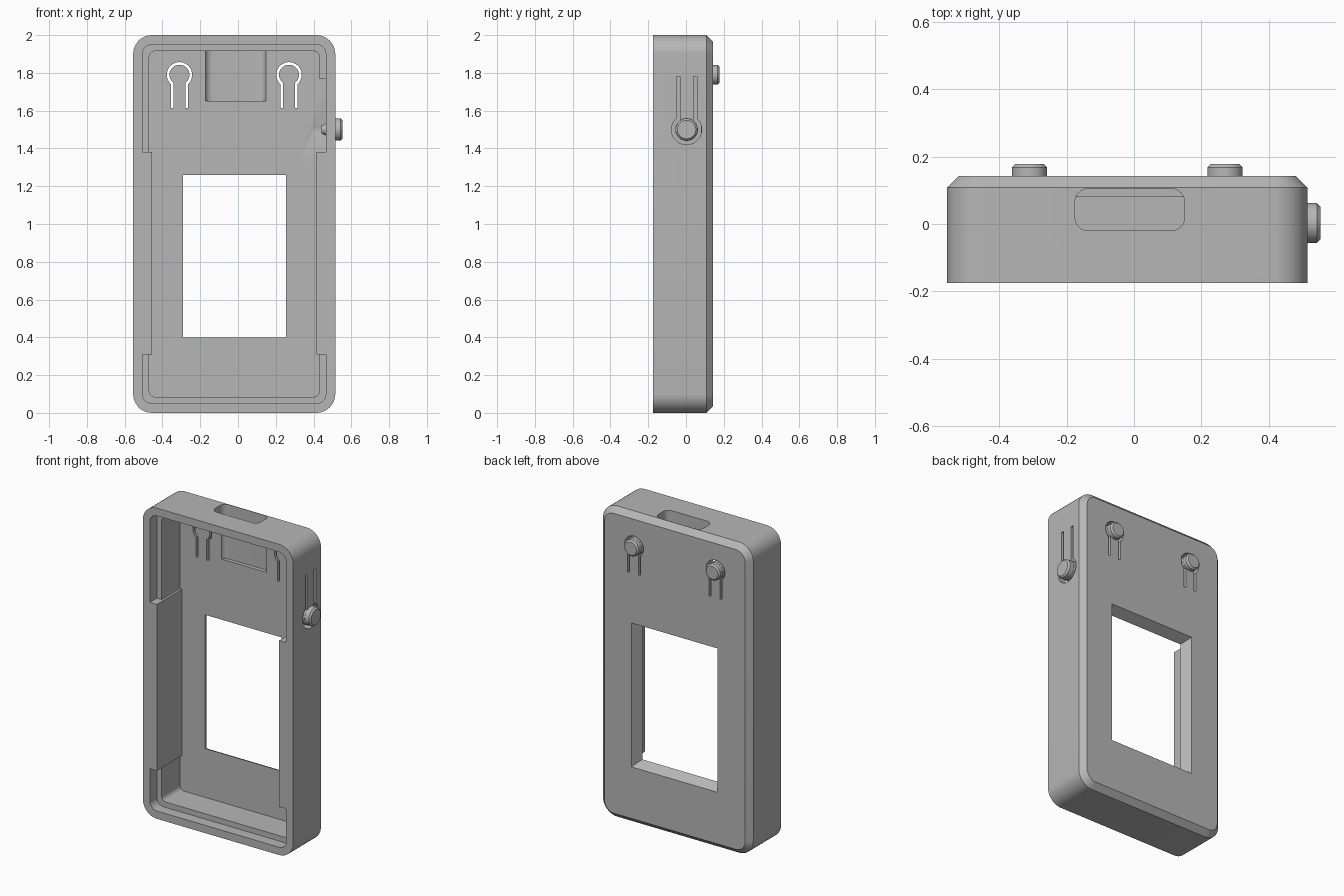
import bpy
import bmesh
from math import sin, cos, asin, pi, radians

cube = bpy.data.objects.get("Cube")
if cube:
    bpy.data.objects.remove(cube, do_unlink=True)

grey = bpy.data.materials.new("plain grey")
grey.use_nodes = True
grey.diffuse_color = (0.47, 0.47, 0.47, 1)
grey.node_tree.nodes["Principled BSDF"].inputs["Base Color"].default_value = grey.diffuse_color

# Main dimensions
LEFT, RIGHT, TOP = -0.555, 0.515, 2.0
FRONT, BACK, FLOOR = -0.175, 0.143, 0.08
LEDGE = -0.105
CHAMFER = 0.035


def arc(radius, start, end, steps, cu=0, cv=0):
    return [(cu + radius * cos(start + (end - start) * i / steps),
             cv + radius * sin(start + (end - start) * i / steps)) for i in range(steps + 1)]


def rounded(u0, u1, v0, v1, r=0.0):
    if r == 0:
        return [(u0, v0), (u1, v0), (u1, v1), (u0, v1)]
    corners = [(u1 - r, v1 - r), (u0 + r, v1 - r), (u0 + r, v0 + r), (u1 - r, v0 + r)]
    points = []
    for i, (cu, cv) in enumerate(corners):
        points += arc(r, i * pi / 2, (i + 1) * pi / 2, 10, cu, cv)
    return points


def circle(cu, cv, r):
    return arc(r, 0, 2 * pi, 48, cu, cv)[:-1]


def loft(name, axis, sections):
    """Solid through equal-length outlines placed at depths along an axis."""
    place = {"x": lambda u, v, d: (d, u, v),
             "y": lambda u, v, d: (u, d, v),
             "z": lambda u, v, d: (u, v, d)}[axis]
    bm = bmesh.new()
    rings = [[bm.verts.new(place(u, v, d)) for u, v in outline] for d, outline in sections]
    n = len(rings[0])
    for a, b in zip(rings, rings[1:]):
        for i in range(n):
            bm.faces.new((a[i], a[(i + 1) % n], b[(i + 1) % n], b[i]))
    bm.faces.new(rings[0])
    bm.faces.new(rings[-1])
    bmesh.ops.recalc_face_normals(bm, faces=bm.faces)
    mesh = bpy.data.meshes.new(name)
    bm.to_mesh(mesh)
    bm.free()
    mesh.materials.append(grey)
    obj = bpy.data.objects.new(name, mesh)
    bpy.context.collection.objects.link(obj)
    return obj


def prism(name, axis, outline, d0, d1):
    return loft(name, axis, [(d0, outline), (d1, outline)])


def keyhole(cu, cv, outer, inner, wide, narrow, length, up):
    """Ring with two parallel legs, leaving a springy tongue between them."""
    a, b = asin(wide / outer), asin(narrow / inner)
    points = [(-wide, -length)]
    points += arc(outer, 1.5 * pi - a, -0.5 * pi + a, 40)
    points += [(wide, -length), (narrow, -length)]
    points += arc(inner, -0.5 * pi + b, 1.5 * pi - b, 40)
    points += [(-narrow, -length)]
    return [(cu + u, cv + v * up) for u, v in points]


# Outer shell with a chamfered back edge
case = loft("case", "y", [
    (FRONT, rounded(LEFT, RIGHT, 0, TOP, 0.1)),
    (BACK - CHAMFER, rounded(LEFT, RIGHT, 0, TOP, 0.1)),
    (BACK, rounded(LEFT + CHAMFER, RIGHT - CHAMFER, CHAMFER, TOP - CHAMFER, 0.065))])

cutters = []


def cavity(inset, radius, depth):
    cutters.append(prism("cavity_cutter", "y", rounded(
        LEFT + inset, RIGHT - inset, inset, TOP - inset, radius), FRONT - 0.1, depth))


# Open front: lid recess, then the deeper cavity
cavity(0.05, 0.05, LEDGE)
cavity(0.085, 0.03, FLOOR)

# Thinned wall behind the side button
cutters.append(prism("thin_wall_cutter", "y", rounded(0.3, 0.465, 1.3, 1.77), FRONT + 0.03, FLOOR))

# Screen window, flaring towards the back
flare = 0.033
thick = BACK - FLOOR
cutters.append(loft("window_cutter", "y", [
    (FLOOR - s * thick, rounded(-0.29 - f, 0.255 + f, 0.4 - f, 1.26 + f))
    for s, f in ((0.5, 0), (0, 0), (-1, flare), (-1.5, flare))]))

# Port opening in the top, running into the floor
cutters.append(prism("port_cutter", "z", rounded(-0.175, 0.15, -0.02, 0.105, 0.04), 1.65, 2.1))

# Spring cuts around the buttons
BUTTONS_X, BUTTON_Z = (-0.31, 0.27), 1.79
SIDE_Y, SIDE_Z = 0.003, 1.5
for x in BUTTONS_X:
    cutters.append(prism("back_spring_cutter", "y", keyhole(
        x, BUTTON_Z, 0.067, 0.053, 0.046, 0.031, 0.175, 1), 0.03, 0.2))
cutters.append(prism("side_spring_cutter", "x", keyhole(
    SIDE_Y, SIDE_Z, 0.08, 0.06, 0.054, 0.036, 0.28, -1), 0.4, 0.6))

for cutter in cutters:
    cutter.hide_render = True
    cut = case.modifiers.new("cut", "BOOLEAN")
    cut.operation = "DIFFERENCE"
    cut.solver = "EXACT"
    cut.object = cutter
bpy.context.view_layer.update()
graph = bpy.context.evaluated_depsgraph_get()
finished = bpy.data.meshes.new_from_object(case.evaluated_get(graph))
case.modifiers.clear()
case.data = finished
for cutter in cutters:
    bpy.data.objects.remove(cutter, do_unlink=True)

parts = [case]

# Rails along both inner sides
for name, u0, u1 in (("right_rail", LEFT + 0.04, -0.455), ("left_rail", 0.415, RIGHT - 0.04)):
    parts.append(prism(name, "y", rounded(u0, u1, 0.31, 1.38), FRONT, FLOOR + 0.01))


def button(name, axis, cu, cv, r, base, tip):
    parts.append(loft(name, axis, [
        (base, circle(cu, cv, r)), (tip - 0.01, circle(cu, cv, r)), (tip, circle(cu, cv, r - 0.01))]))


# Button caps
for name, x in zip(("back_button_right", "back_button_left"), BUTTONS_X):
    button(name, "y", x, BUTTON_Z, 0.052, FLOOR + 0.03, 0.178)
button("side_button", "x", SIDE_Y, SIDE_Z, 0.059, RIGHT - 0.03, 0.553)

# Small contact nub inside the side button
parts.append(loft("side_contact", "x", [
    (0.475, circle(SIDE_Y, SIDE_Z, 0.035)), (0.443, circle(SIDE_Y, SIDE_Z, 0.022))]))

bpy.ops.object.select_all(action="DESELECT")
for part in parts:
    part.select_set(True)
bpy.context.view_layer.objects.active = case
bpy.ops.object.shade_smooth_by_angle(angle=radians(30))
